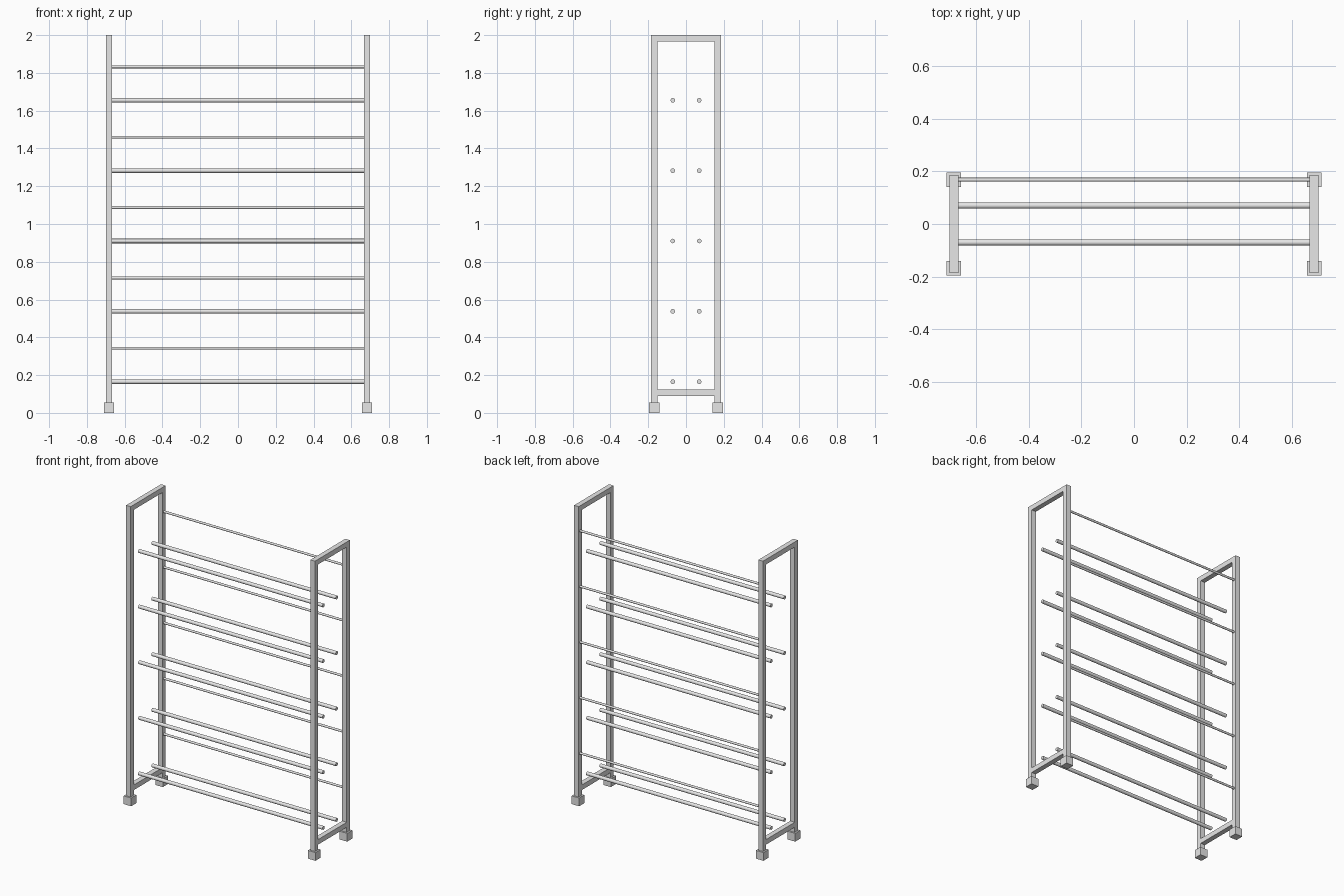
import bpy
import math

cube = bpy.data.objects.get("Cube")
if cube:
    bpy.data.objects.remove(cube, do_unlink=True)

metal = bpy.data.materials.new("light grey metal")
metal.use_nodes = True
metal.diffuse_color = (0.8, 0.8, 0.8, 1)
metal.node_tree.nodes["Principled BSDF"].inputs["Base Color"].default_value = (0.8, 0.8, 0.8, 1)

POST_X, POST_Y = 0.683, 0.168   # post centre lines
TUBE = 0.034                    # square tube width
FOOT = 0.055                    # foot cube size


def box(name, center, size):
    bpy.ops.mesh.primitive_cube_add(size=1, location=center)
    ob = bpy.context.object
    ob.name = name
    ob.scale = size
    bpy.ops.object.transform_apply(location=False, rotation=False, scale=True)
    ob.data.materials.append(metal)


def rod(name, y, z, radius):
    bpy.ops.mesh.primitive_cylinder_add(vertices=16, radius=radius, depth=2 * POST_X,
                                        location=(0, y, z), rotation=(0, math.pi / 2, 0))
    ob = bpy.context.object
    ob.name = name
    ob.data.materials.append(metal)
    bpy.ops.object.shade_smooth_by_angle(angle=math.radians(40))


# Two side frames with square feet
for side, sx in (("left", 1), ("right", -1)):
    x = sx * POST_X
    for end, sy in (("front", -1), ("back", 1)):
        y = sy * POST_Y
        box(f"{side}_{end}_post", (x, y, (2 + FOOT) / 2), (TUBE, TUBE, 2 - FOOT))
        box(f"{side}_{end}_foot", (x, y, FOOT / 2), (FOOT, FOOT, FOOT))
    rail_length = 2 * POST_Y - TUBE
    box(f"{side}_top_rail", (x, 0, 2 - TUBE / 2), (TUBE, rail_length, TUBE))
    box(f"{side}_bottom_rail", (x, 0, 0.106), (TUBE, rail_length, TUBE))

# Five shelves: a pair of support rods and a thin back rod each
for i in range(5):
    z = 0.165 + i * 0.3725
    rod(f"shelf_{i + 1}_front_rod", -0.07, z, 0.012)
    rod(f"shelf_{i + 1}_rear_rod", 0.07, z, 0.012)
    rod(f"shelf_{i + 1}_back_stop", POST_Y, z + 0.177, 0.0075)
